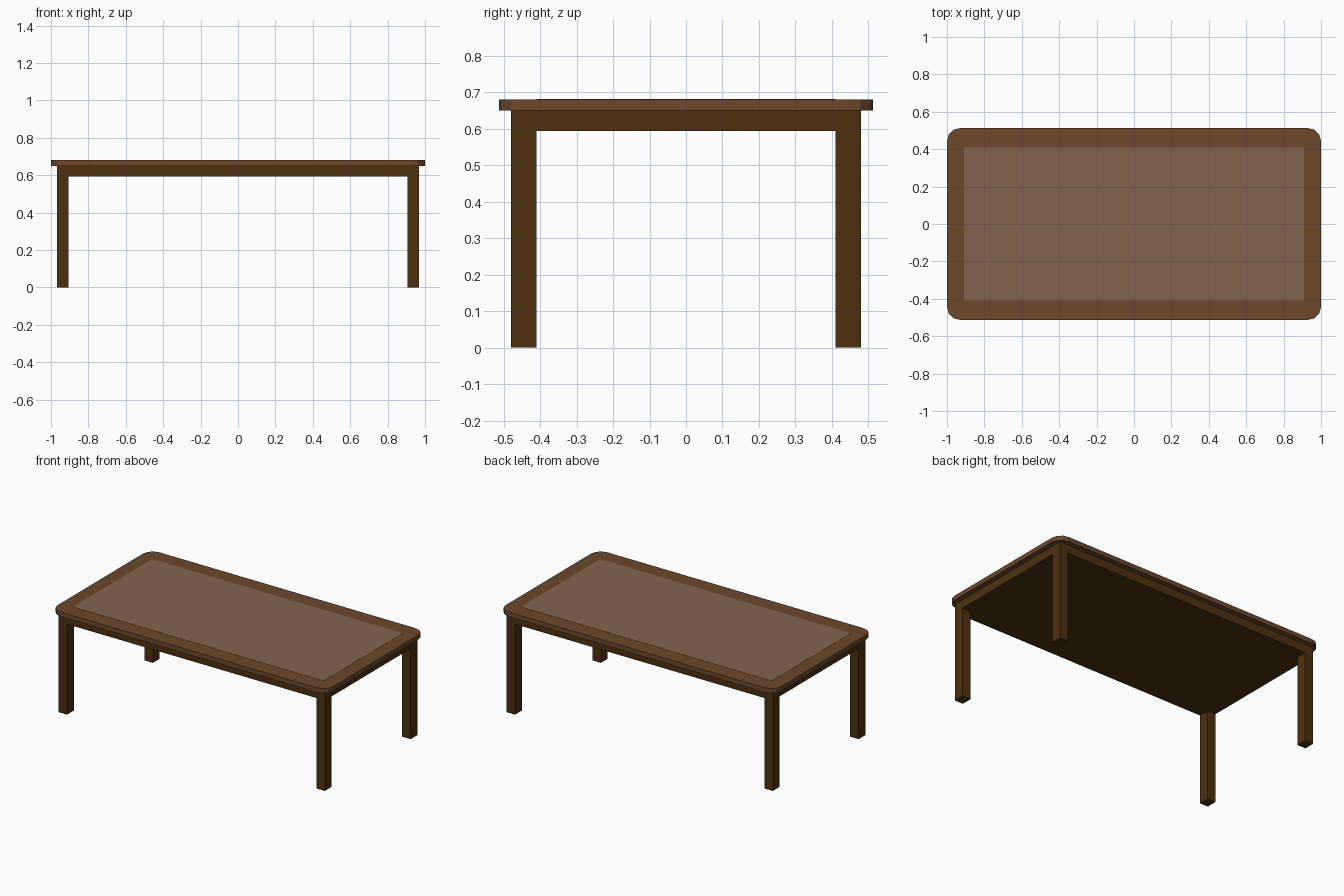
import bpy, bmesh
from math import sin, cos, pi

if "Cube" in bpy.data.objects:
    bpy.data.objects.remove(bpy.data.objects["Cube"])


def material(name, rgb):
    m = bpy.data.materials.new(name)
    m.diffuse_color = (*rgb, 1)
    m.use_nodes = True
    m.node_tree.nodes["Principled BSDF"].inputs["Base Color"].default_value = m.diffuse_color
    return m


dark = material("dark_wood", (0.076, 0.030, 0.005))
mid = material("brown_wood", (0.147, 0.065, 0.026))
light = material("light_wood", (0.223, 0.127, 0.076))


def prism(name, outline, z0, z1, mat):
    """Extrude a counter-clockwise outline from z0 up to z1."""
    bm = bmesh.new()
    base = bm.faces.new([bm.verts.new((x, y, z0)) for x, y in outline])
    top = bmesh.ops.extrude_face_region(bm, geom=[base], use_keep_orig=True)
    verts = [v for v in top["geom"] if isinstance(v, bmesh.types.BMVert)]
    bmesh.ops.translate(bm, verts=verts, vec=(0, 0, z1 - z0))
    bmesh.ops.recalc_face_normals(bm, faces=bm.faces)
    mesh = bpy.data.meshes.new(name)
    bm.to_mesh(mesh)
    bm.free()
    mesh.materials.append(mat)
    ob = bpy.data.objects.new(name, mesh)
    bpy.context.collection.objects.link(ob)
    return ob


def rect(x0, x1, y0, y1):
    return [(x0, y0), (x1, y0), (x1, y1), (x0, y1)]


def rounded(hx, hy, r, steps):
    pts = []
    for q, (sx, sy) in enumerate([(1, 1), (-1, 1), (-1, -1), (1, -1)]):
        for i in range(steps + 1):
            a = (q + i / steps) * pi / 2
            pts.append((sx * (hx - r) + r * cos(a), sy * (hy - r) + r * sin(a)))
    return pts


# Table top with faceted rounded corners and a lighter inlay
prism("table_top", rounded(1.0, 0.513, 0.07, 3), 0.65, 0.68, mid)
prism("top_inlay", rect(-0.91, 0.91, -0.41, 0.41), 0.675, 0.681, light)

# Solid apron block under the top
prism("apron", rect(-0.967, 0.967, -0.48, 0.48), 0.594, 0.65, dark)

# Four square legs, flush with the apron
for fy, depth in ((-1, "front"), (1, "back")):
    for fx, side in ((-1, "left"), (1, "right")):
        xs = sorted((fx * 0.906, fx * 0.967))
        ys = sorted((fy * 0.41, fy * 0.48))
        prism(f"{depth}_{side}_leg", rect(*xs, *ys), 0, 0.594, dark)
